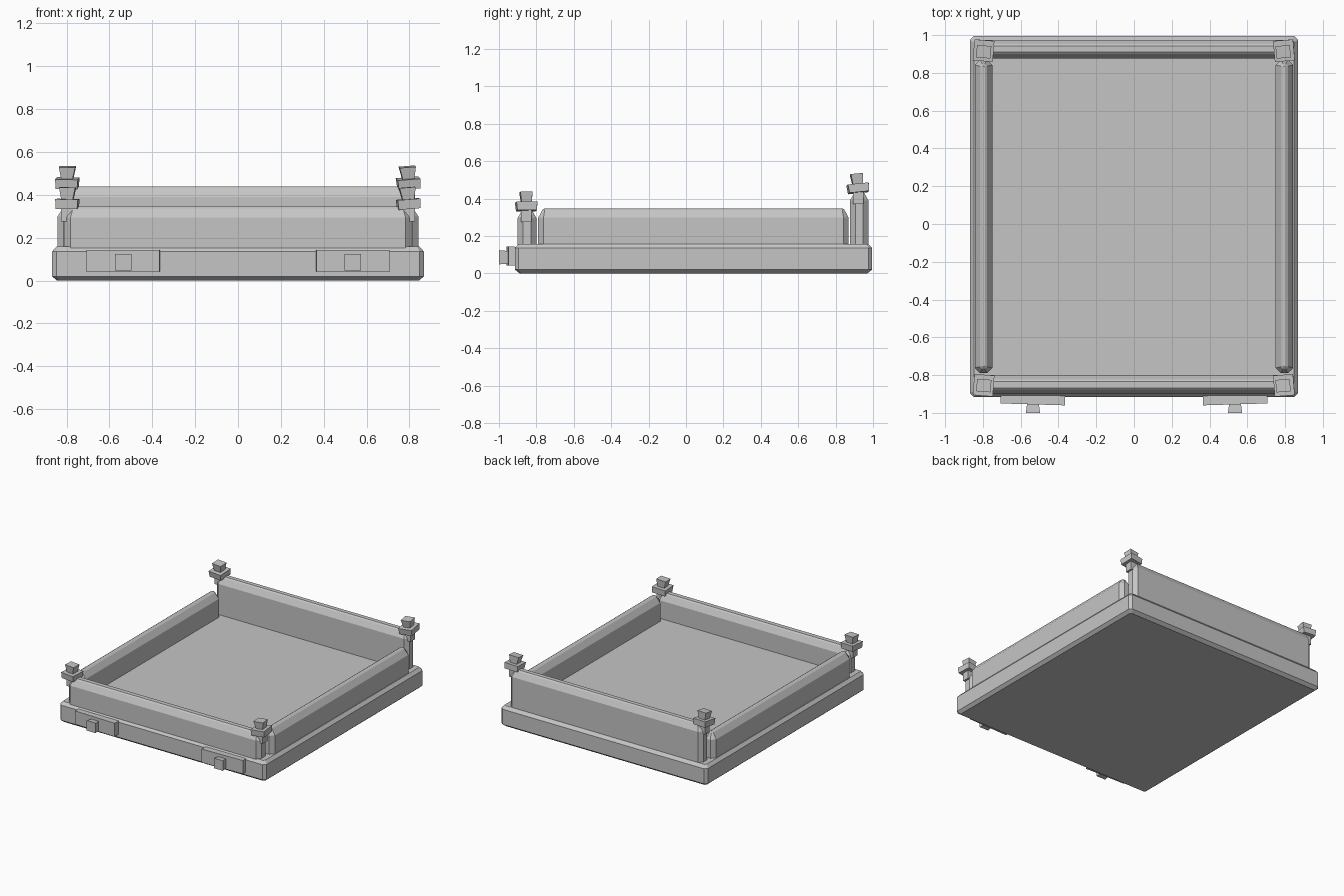
import bpy, bmesh
from mathutils import Matrix, Vector

if "Cube" in bpy.data.objects:
    bpy.data.objects.remove(bpy.data.objects["Cube"])

gray = bpy.data.materials.new("plain_gray")
gray.diffuse_color = (0.56, 0.56, 0.56, 1)
gray.use_nodes = True
gray.node_tree.nodes["Principled BSDF"].inputs["Base Color"].default_value = gray.diffuse_color


def loft(name, loc, rings, rot=(0, 0, 0)):
    """Stack of rectangles (z, half x, half y, corner cut) joined into one solid."""
    bm = bmesh.new()
    prev = None
    for z, hx, hy, c in rings:
        if c > 0:
            pts = [(-hx + c, -hy), (hx - c, -hy), (hx, -hy + c), (hx, hy - c),
                   (hx - c, hy), (-hx + c, hy), (-hx, hy - c), (-hx, -hy + c)]
        else:
            pts = [(-hx, -hy), (hx, -hy), (hx, hy), (-hx, hy)]
        ring = [bm.verts.new((x, y, z)) for x, y in pts]
        if prev is None:
            bm.faces.new(ring[::-1])
        else:
            n = len(ring)
            for i in range(n):
                j = (i + 1) % n
                bm.faces.new((prev[i], prev[j], ring[j], ring[i]))
        prev = ring
    bm.faces.new(prev)
    me = bpy.data.meshes.new(name)
    bm.to_mesh(me)
    bm.free()
    me.materials.append(gray)
    ob = bpy.data.objects.new(name, me)
    ob.location = loc
    ob.rotation_euler = rot
    bpy.context.collection.objects.link(ob)
    return ob


def wall(name, x0, x1, y0, y1, top):
    """Wall with chamfered ends and a sloped cap."""
    hx, hy = (x1 - x0) / 2, (y1 - y0) / 2
    loft(name, ((x0 + x1) / 2, (y0 + y1) / 2, 0),
         [(0.14, hx, hy, 0.028), (top - 0.05, hx, hy, 0.028),
          (top - 0.008, hx - 0.028, hy - 0.023, 0.012),
          (top, hx - 0.04, hy - 0.033, 0.006)])


# base slab with bevelled rim
loft("base_slab", (0, 0.04, 0),
     [(0.0, 0.845, 0.93, 0.012), (0.02, 0.868, 0.955, 0.02),
      (0.135, 0.868, 0.955, 0.02), (0.158, 0.848, 0.935, 0.012)])

# four walls, the back one taller
wall("front_wall", -0.81, 0.81, -0.90, -0.80, 0.345)
wall("back_wall", -0.81, 0.81, 0.877, 0.975, 0.44)
wall("left_wall", -0.843, -0.75, -0.79, 0.87, 0.348)
wall("right_wall", 0.75, 0.843, -0.79, 0.87, 0.348)

# corner finials: neck, cap slab, flared knob
for side, sx in (("left", -1), ("right", 1)):
    for end, y, z in (("front", -0.853, 0.335), ("back", 0.922, 0.432)):
        p = (sx * 0.797, y, z)
        tilt = (0.10 if end == "back" else 0.02, -0.08 if sx > 0 else 0.02,
                0.08 * sx)
        tag = end + "_" + side
        loft(tag + "_neck", p, [(-0.06, 0.028, 0.028, 0), (0.01, 0.028, 0.028, 0)])
        loft(tag + "_cap", p, [(0, 0.05, 0.052, 0), (0.045, 0.053, 0.056, 0)], tilt)
        loft(tag + "_knob", p, [(0.04, 0.026, 0.026, 0), (0.1, 0.038, 0.033, 0)], tilt)

# front latches: plate and flared knob, lofted outward toward -y
out = (1.5708, 0, 0)
for side, sx in (("left", -1), ("right", 1)):
    loft(side + "_latch_plate", (sx * 0.535, -0.905, 0.092),
         [(0, 0.17, 0.05, 0), (0.05, 0.17, 0.051, 0)], (1.5708, 0, sx * 0.03))
    loft(side + "_latch_knob", (sx * 0.535, -0.945, 0.086),
         [(0, 0.03, 0.033, 0), (0.055, 0.038, 0.038, 0)], out)
